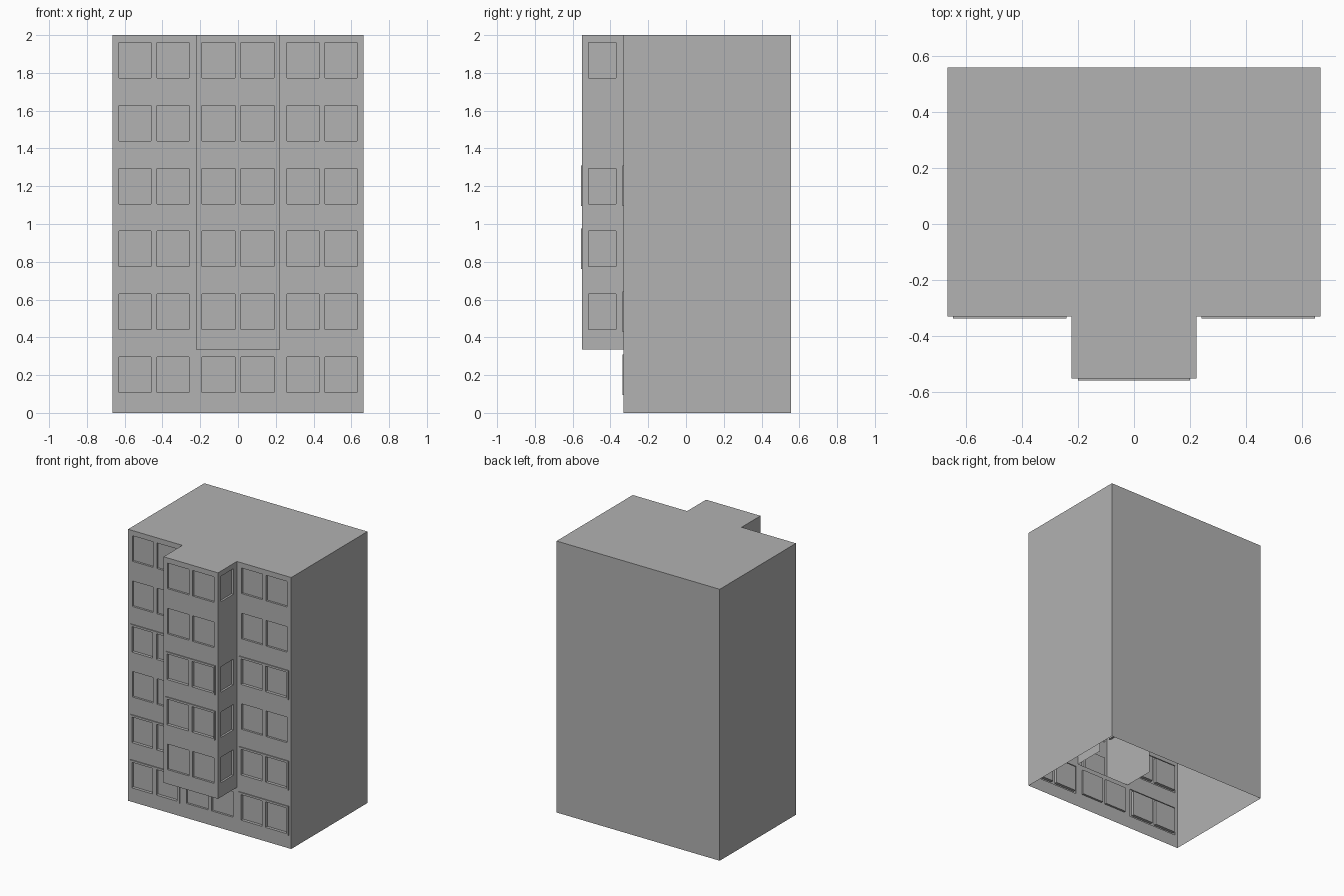
import bpy
import bmesh
from mathutils import Vector

cube = bpy.data.objects.get("Cube")
if cube:
    bpy.data.objects.remove(cube)

# Single plaster grey
plaster = bpy.data.materials.new("plaster_grey")
plaster.use_nodes = True
GREY = (0.445, 0.445, 0.445, 1)
plaster.diffuse_color = GREY
plaster.node_tree.nodes["Principled BSDF"].inputs["Base Color"].default_value = GREY

UP = Vector((0, 0, 1))
HALF, BACK, FRONT = 0.665, 0.557, -0.33       # main block
BAY, BAY_FRONT, BAY_BASE, BAY_INNER = 0.222, -0.55, 0.335, -0.10
TOP, FLOOR, RECESS, RAISE = 2.0, 1 / 3, -0.015, 0.007


def finish(name, bm):
    bmesh.ops.remove_doubles(bm, verts=bm.verts, dist=0.0001)
    mesh = bpy.data.meshes.new(name)
    bm.to_mesh(mesh)
    bm.free()
    mesh.materials.append(plaster)
    obj = bpy.data.objects.new(name, mesh)
    bpy.context.collection.objects.link(obj)


def polygon(name, points):
    bm = bmesh.new()
    bm.faces.new([bm.verts.new(p) for p in points])
    finish(name, bm)


def wall(name, start, along, width, height, rects=()):
    """Upright wall; each rect (u0, u1, z0, z1, depth) is raised or sunk."""
    start, along = Vector(start), Vector(along)
    normal = along.cross(UP)
    us = sorted({0, width, *(u for r in rects for u in r[:2])})
    zs = sorted({0, height, *(z for r in rects for z in r[2:4])})
    bm = bmesh.new()

    def quad(*pts):
        bm.faces.new([bm.verts.new(start + along * u + UP * z + normal * d)
                      for u, z, d in pts])

    def depth(i, j):
        u, z = (us[i] + us[i + 1]) / 2, (zs[j] + zs[j + 1]) / 2
        d = 0
        for u0, u1, z0, z1, value in rects:
            if u0 < u < u1 and z0 < z < z1:
                d = value
        return d

    for i in range(len(us) - 1):
        for j in range(len(zs) - 1):
            u0, u1, z0, z1, a = us[i], us[i + 1], zs[j], zs[j + 1], depth(i, j)
            quad((u0, z0, a), (u1, z0, a), (u1, z1, a), (u0, z1, a))
            # Jambs, sills and heads where the depth changes
            if i + 2 < len(us) and depth(i + 1, j) != a:
                b = depth(i + 1, j)
                quad((u1, z0, a), (u1, z0, b), (u1, z1, b), (u1, z1, a))
            if j + 2 < len(zs) and depth(i, j + 1) != a:
                b = depth(i, j + 1)
                quad((u0, z1, a), (u1, z1, a), (u1, z1, b), (u0, z1, b))
    finish(name, bm)


def window_rows(spans, floors, framed=(), panel=None, base=0):
    """Sunk windows on each floor, on a raised panel where framed."""
    rects = []
    for f in floors:
        z = round(f * FLOOR - base, 4)
        if f in framed:
            rects.append((*panel, z + 0.095, z + 0.31, RAISE))
        rects += [(a, b, z + 0.107, z + 0.295, RECESS) for a, b in spans]
    return rects


# Front walls either side of the bay
wing = HALF - BAY
pair = [(0.035, 0.205), (0.235, 0.405)]
for name, x, spans, panel in (
        ("front_wall_right", -HALF, pair, (0.02, 0.425)),
        ("front_wall_left", BAY, [(wing - b, wing - a) for a, b in reversed(pair)],
         (wing - 0.425, wing - 0.02))):
    wall(name, (x, FRONT, 0), (1, 0, 0), wing, TOP,
         window_rows(spans, range(6), (0, 1, 3), panel))

# Ground floor wall under the bay, and the bay front
middle = [(BAY - 0.19, BAY - 0.015), (BAY + 0.015, BAY + 0.19)]
wall("entrance_wall", (-BAY, FRONT, 0), (1, 0, 0), 2 * BAY, BAY_BASE,
     window_rows(middle, [0]))
wall("bay_front", (-BAY, BAY_FRONT, BAY_BASE), (1, 0, 0), 2 * BAY, TOP - BAY_BASE,
     window_rows(middle, range(1, 6), (2, 3), (BAY - 0.2, BAY + 0.2), BAY_BASE))

# Bay sides, running a little way inside the building
length = BAY_INNER - BAY_FRONT
wall("bay_side_left", (BAY, BAY_FRONT, BAY_BASE), (0, 1, 0), length, TOP - BAY_BASE,
     window_rows([(0.035, 0.18)], (1, 2, 3, 5), base=BAY_BASE))
wall("bay_side_right", (-BAY, BAY_INNER, BAY_BASE), (0, -1, 0), length, TOP - BAY_BASE,
     window_rows([(length - 0.18, length - 0.035)], (2, 3, 4), base=BAY_BASE))
polygon("bay_underside", [(-BAY, FRONT, BAY_BASE), (BAY, FRONT, BAY_BASE),
                          (BAY, BAY_FRONT, BAY_BASE), (-BAY, BAY_FRONT, BAY_BASE)])

# Plain side and back walls
wall("side_wall_left", (HALF, FRONT, 0), (0, 1, 0), BACK - FRONT, TOP)
wall("side_wall_right", (-HALF, BACK, 0), (0, -1, 0), BACK - FRONT, TOP)
wall("back_wall", (HALF, BACK, 0), (-1, 0, 0), 2 * HALF, TOP)

# Flat roof over block and bay; the base stays open
half_roof = [(BAY, BAY_FRONT), (BAY, FRONT), (HALF, FRONT), (HALF, BACK)]
outline = half_roof + [(-x, y) for x, y in reversed(half_roof)]
polygon("roof", [(x, y, TOP) for x, y in outline])
